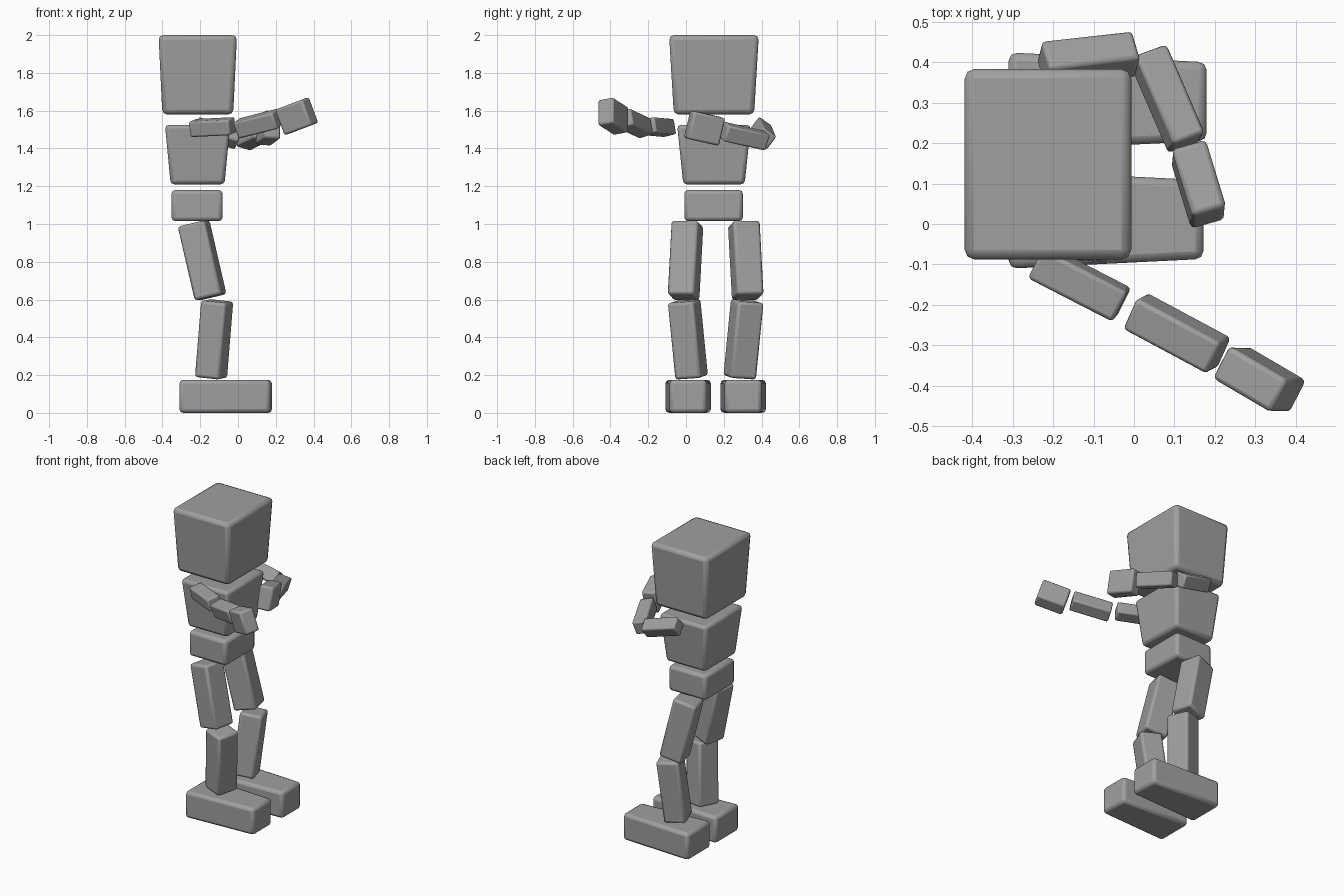
import bpy, bmesh, math
from mathutils import Vector, Matrix

if "Cube" in bpy.data.objects:
    bpy.data.objects.remove(bpy.data.objects["Cube"])

grey = bpy.data.materials.new("grey")
grey.diffuse_color = (0.35, 0.35, 0.35, 1)
grey.use_nodes = True
grey.node_tree.nodes["Principled BSDF"].inputs["Base Color"].default_value = grey.diffuse_color
X, Z = Vector((1, 0, 0)), Vector((0, 0, 1))


def block(name, a, b, size_a, size_b=None, up=Z, roll=0, bevel=0.015):
    """Rounded box from a to b; sizes are (across, along 'up') at each end."""
    a, b = Vector(a), Vector(b)
    size_b = size_b or size_a
    d = (b - a).normalized()
    u = (up - d * up.dot(d)).normalized()
    u = Matrix.Rotation(math.radians(roll), 3, d) @ u
    side = u.cross(d)
    bm = bmesh.new()
    bmesh.ops.create_cube(bm, size=1)
    for v in bm.verts:
        end, s = (b, size_b) if v.co.z > 0 else (a, size_a)
        v.co = end + side * (v.co.x * s[0]) + u * (v.co.y * s[1])
    bmesh.ops.recalc_face_normals(bm, faces=bm.faces)
    mesh = bpy.data.meshes.new(name)
    bm.to_mesh(mesh)
    bm.free()
    mesh.materials.append(grey)
    ob = bpy.data.objects.new(name, mesh)
    bpy.context.collection.objects.link(ob)
    mod = ob.modifiers.new("rounded_edges", 'BEVEL')
    mod.width, mod.segments = bevel, 2
    for o in bpy.context.selected_objects:
        o.select_set(False)
    ob.select_set(True)
    bpy.context.view_layer.objects.active = ob
    bpy.ops.object.shade_smooth_by_angle(angle=math.radians(35))
    return ob


# Head, chest and pelvis stack, widening upward
block("head", (-0.213, 0.148, 1.58), (-0.213, 0.148, 2.0),
      (0.425, 0.375), (0.475, 0.415), up=X, bevel=0.025)
block("chest", (-0.214, 0.148, 1.21), (-0.214, 0.148, 1.525),
      (0.325, 0.285), (0.39, 0.345), up=X, bevel=0.02)
block("pelvis", (-0.217, 0.146, 1.015), (-0.217, 0.146, 1.18),
      (0.31, 0.27), up=X, bevel=0.02)

# Legs mirrored about the body's middle, knees turned outward
MID = 0.157
for label, s in (("right", -1), ("left", 1)):
    block(label + "_thigh", (-0.145, MID + s * 0.17, 0.612),
          (-0.235, MID + s * 0.149, 1.003), (0.145, 0.15),
          up=X, roll=s * 13)
    block(label + "_shin", (-0.143, MID + s * 0.127, 0.187),
          (-0.11, MID + s * 0.167, 0.592), (0.145, 0.14),
          up=X, roll=s * 19)
    toe = 0.172 if s < 0 else 0.18
    block(label + "_foot", (-0.31, MID + s * 0.146, 0.0875),
          (toe, MID + s * 0.146, 0.0875), (0.243, 0.175), (0.195, 0.175),
          bevel=0.02)

# Right arm reaching forward and outward
block("right_upper_arm", (-0.24, -0.092, 1.508), (-0.03, -0.2, 1.518),
      (0.084, 0.084), roll=12, bevel=0.01)
block("right_forearm", (0.003, -0.215, 1.505), (0.21, -0.326, 1.558),
      (0.088, 0.092), roll=18, bevel=0.01)
block("right_hand", (0.238, -0.342, 1.543), (0.383, -0.427, 1.598),
      (0.092, 0.145), roll=10, bevel=0.012)

# Left arm bent across the front of the body
block("left_upper_arm", (-0.225, 0.395, 1.512), (0.0, 0.42, 1.45),
      (0.086, 0.086), roll=-35, bevel=0.01)
block("left_forearm", (0.035, 0.42, 1.44), (0.13, 0.2, 1.49),
      (0.086, 0.09), roll=-16, bevel=0.01)
block("left_hand", (0.134, 0.182, 1.489), (0.185, 0.015, 1.527),
      (0.088, 0.15), roll=-5, bevel=0.012)
